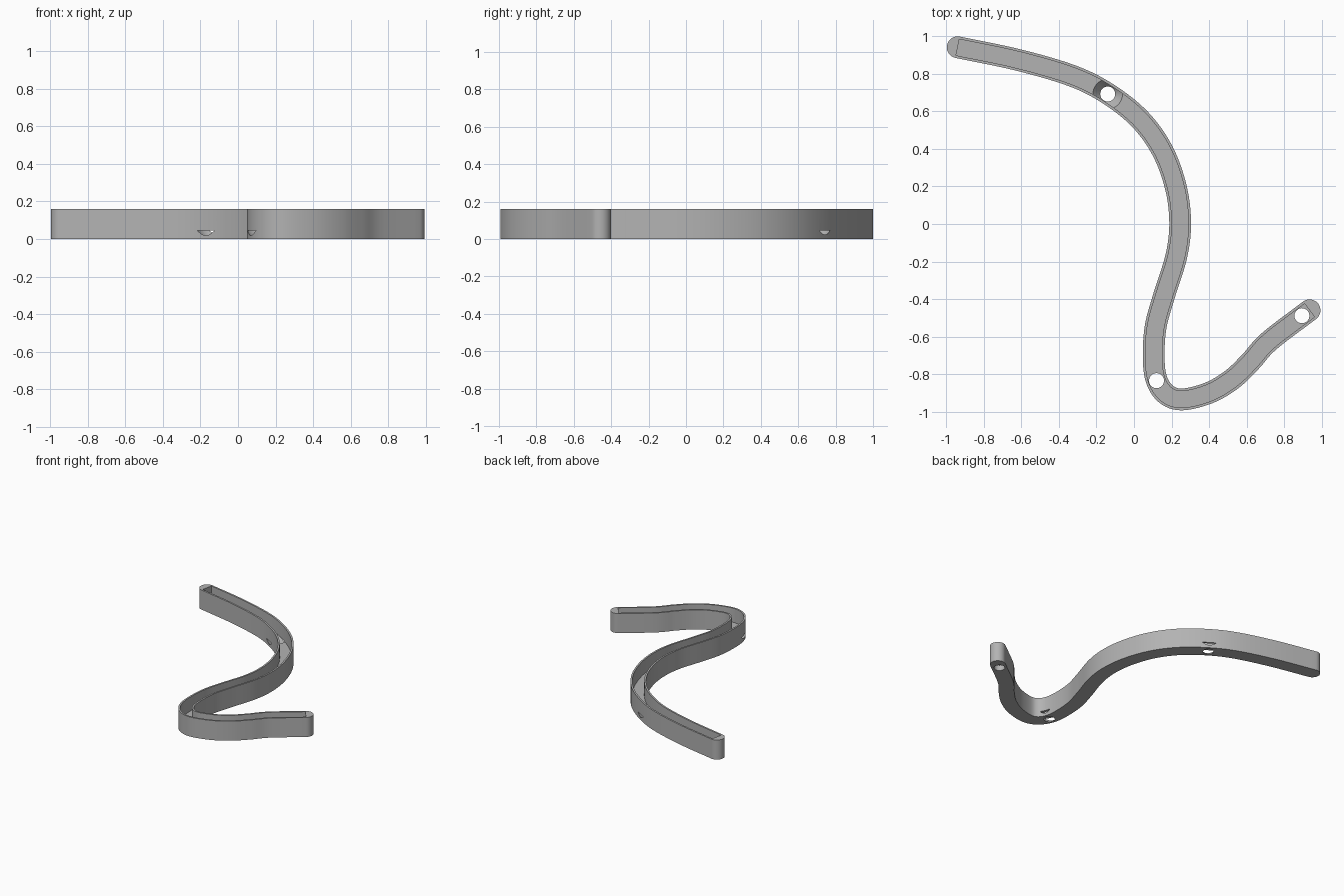
import bpy, bmesh, math
from mathutils import Vector

cube = bpy.data.objects.get("Cube")
if cube:
    bpy.data.objects.remove(cube)

HEIGHT, FLOOR = 0.16, 0.045
OUTER, INNER = 0.058, 0.044

# Centreline of the winding channel
POINTS = [Vector(p) for p in (
    (-0.94, 0.942), (-0.62, 0.875), (-0.33, 0.79), (-0.14, 0.695), (0.03, 0.56),
    (0.15, 0.394), (0.222, 0.2), (0.246, 0.01), (0.226, -0.17), (0.16, -0.383),
    (0.115, -0.55), (0.105, -0.72), (0.122, -0.835), (0.175, -0.91), (0.26, -0.935),
    (0.4, -0.9), (0.52, -0.83), (0.62, -0.735), (0.72, -0.625), (0.936, -0.46))]


def spline(pts, steps=8):
    """Smooth curve through the points."""
    ext = [2 * pts[0] - pts[1]] + pts + [2 * pts[-1] - pts[-2]]
    out = []
    for a, b, c, d in zip(ext, ext[1:], ext[2:], ext[3:]):
        for i in range(steps):
            t = i / steps
            out.append(0.5 * (2 * b + (c - a) * t + (2 * a - 5 * b + 4 * c - d) * t ** 2
                              + (3 * b - a - 3 * c + d) * t ** 3))
    return out + [pts[-1]]


def outline(path, half, rounded):
    """Closed outline at a constant distance around the path."""
    last = len(path) - 1
    tangents = [(path[min(i + 1, last)] - path[max(i - 1, 0)]).normalized()
                for i in range(last + 1)]

    def cap(centre, t):
        n = Vector((-t.y, t.x))
        angles = [math.pi * k / 16 for k in range(1, 16)]
        return [centre + half * (t * math.sin(a) - n * math.cos(a)) for a in angles]

    normals = [Vector((-t.y, t.x)) for t in tangents]
    right = [p - n * half for p, n in zip(path, normals)]
    left = [p + n * half for p, n in zip(path, normals)]
    if rounded:
        return right + cap(path[-1], tangents[-1]) + left[::-1] + cap(path[0], -tangents[0])
    return right + left[::-1]


def new_object(name, bm):
    mesh = bpy.data.meshes.new(name)
    bmesh.ops.recalc_face_normals(bm, faces=bm.faces)
    bm.to_mesh(mesh)
    bm.free()
    obj = bpy.data.objects.new(name, mesh)
    bpy.context.collection.objects.link(obj)
    return obj


def prism(name, loop, z0, z1):
    bm = bmesh.new()
    face = bm.faces.new([bm.verts.new((p.x, p.y, z0)) for p in loop])
    top = bmesh.ops.extrude_face_region(bm, geom=[face])["geom"]
    verts = [g for g in top if isinstance(g, bmesh.types.BMVert)]
    bmesh.ops.translate(bm, verts=verts, vec=(0, 0, z1 - z0))
    return new_object(name, bm)


def cone(name, x, y, r0, r1, z0, z1):
    bm = bmesh.new()
    bmesh.ops.create_cone(bm, cap_ends=True, segments=48, radius1=r0, radius2=r1, depth=z1 - z0)
    bmesh.ops.translate(bm, verts=bm.verts, vec=(x, y, (z0 + z1) / 2))
    return new_object(name, bm)


def cut(obj, cutter):
    cutter.hide_render = True
    mod = obj.modifiers.new("cut", "BOOLEAN")
    mod.operation, mod.solver, mod.object = "DIFFERENCE", "EXACT", cutter
    bpy.context.view_layer.objects.active = obj
    bpy.ops.object.modifier_apply(modifier=mod.name)
    bpy.data.objects.remove(cutter)


# Solid body with round ends, then the open channel with square ends
path = spline(POINTS)
body = prism("curved_channel", outline(path, OUTER, True), 0, HEIGHT)
cut(body, prism("channel_cutter", outline(path, INNER, False), FLOOR, HEIGHT + 0.1))

# Three screw holes, two of them countersunk through the side walls
for x, y, sunk in ((-0.14, 0.693, True), (0.12, -0.835, True), (0.895, -0.489, False)):
    cut(body, cone("hole_cutter", x, y, 0.04, 0.04, -0.05, FLOOR + 0.02))
    if sunk:
        cut(body, cone("countersink_cutter", x, y, 0.039, 0.079, -0.001, FLOOR))

# Plain grey material
grey = bpy.data.materials.new("light_grey")
grey.use_nodes = True
colour = (0.45, 0.45, 0.45, 1)
grey.diffuse_color = colour
grey.node_tree.nodes["Principled BSDF"].inputs["Base Color"].default_value = colour
body.data.materials.clear()
body.data.materials.append(grey)

bpy.ops.object.select_all(action="DESELECT")
body.select_set(True)
bpy.context.view_layer.objects.active = body
bpy.ops.object.shade_smooth_by_angle(angle=math.radians(30))
